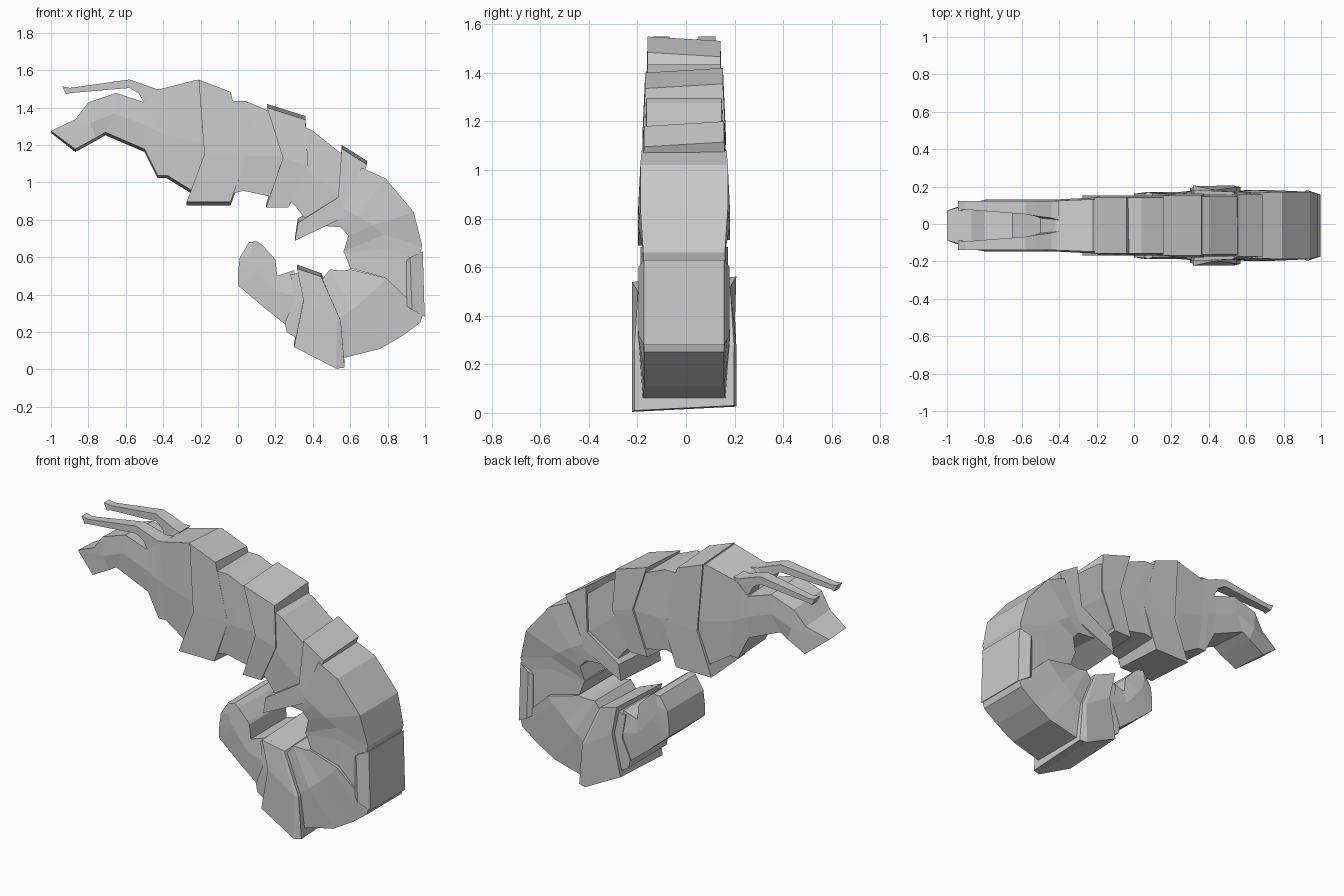
import bpy, bmesh

YC = -0.008  # slight offset of the body's middle plane


def segment(name, rings, widths, tilt=0.0):
    """Loft six-sided rings: each ring is outer, middle, inner (x, z) pairs.
    widths = half-widths at outer, middle, inner; tilt leans the part sideways."""
    bm = bmesh.new()
    loops = []
    for i, r in enumerate(rings):
        w = widths[i] if isinstance(widths, list) else widths
        pts = [(r[0], r[1], -w[0]), (r[2], r[3], -w[1]), (r[4], r[5], -w[2]),
               (r[4], r[5], w[2]), (r[2], r[3], w[1]), (r[0], r[1], w[0])]
        loops.append([bm.verts.new((x, y + YC, z + tilt * y)) for x, z, y in pts])
    for a, b in zip(loops, loops[1:]):
        for k in range(6):
            n = (k + 1) % 6
            bm.faces.new((a[k], a[n], b[n], b[k]))
    for l in (loops[0], loops[-1]):
        bm.faces.new((l[0], l[1], l[4], l[5]))
        bm.faces.new((l[1], l[2], l[3], l[4]))
    return finish(name, bm)


def finish(name, bm):
    bmesh.ops.recalc_face_normals(bm, faces=bm.faces)
    me = bpy.data.meshes.new(name)
    bm.to_mesh(me)
    bm.free()
    ob = bpy.data.objects.new(name, me)
    bpy.context.collection.objects.link(ob)
    return ob


# Head with its forward snout
segment("head", [
    (-.20, 1.53, -.15, 1.20, -.22, .95),
    (-.22, 1.54, -.20, 1.20, -.25, .95),
    (-.42, 1.49, -.40, 1.25, -.38, 1.03),
    (-.46, 1.455, -.44, 1.27, -.43, 1.03),
    (-.50, 1.42, -.50, 1.30, -.50, 1.17),
    (-.65, 1.47, -.66, 1.36, -.71, 1.26),
    (-.80, 1.42, -.79, 1.31, -.76, 1.23),
    (-.87, 1.33, -1.0, 1.27, -.87, 1.17)],
    [(.14, .15, .14)] * 2 + [(.132, .14, .13)] * 5 + [(.115, .08, .125)], -.06)

# Two feelers above the snout
for side, label in ((1, "left"), (-1, "right")):
    bm = bmesh.new()
    loops = []
    for tx, tz, bx, bz, inner in ((-.40, 1.50, -.46, 1.43, .03), (-.44, 1.50, -.50, 1.42, .04),
                                  (-.52, 1.53, -.53, 1.475, .05), (-.58, 1.55, -.58, 1.505, .06),
                                  (-.90, 1.505, -.90, 1.477, .085), (-.94, 1.513, -.92, 1.472, .08)):
        loops.append([bm.verts.new((x, side * y + YC, z)) for x, z, y in
                      ((tx, tz, inner), (tx, tz, .13), (bx, bz, .13), (bx, bz, inner))])
    for a, b in zip(loops, loops[1:]):
        for k in range(4):
            bm.faces.new((a[k], a[(k + 1) % 4], b[(k + 1) % 4], b[k]))
    bm.faces.new(loops[0])
    bm.faces.new(loops[-1])
    finish("feeler_" + label, bm)

# Collar plate behind the head
segment("collar", [
    (-.21, 1.54, -.18, 1.14, -.275, .885),
    (-.04, 1.475, .05, 1.14, -.04, .885)], (.15, .16, .16), -.06)

# Upper body sections, alternating recessed joints and raised plates
segment("joint_1", [
    (-.06, 1.435, .02, 1.14, -.03, .94),
    (.04, 1.435, .12, 1.14, .03, .955),
    (.17, 1.38, .26, 1.14, .17, .925)], (.15, .16, .15))
segment("plate_1", [
    (.155, 1.41, .24, 1.14, .15, .875),
    (.36, 1.345, .375, 1.10, .27, .875)], (.16, .172, .16), .06)
segment("joint_2", [
    (.33, 1.31, .34, 1.10, .25, .93),
    (.40, 1.275, .41, 1.03, .31, .87),
    (.57, 1.14, .56, .92, .37, .79)], (.155, .165, .155))
segment("plate_2", [
    (.555, 1.19, .535, .93, .32, .795),
    (.69, 1.105, .58, .83, .305, .70)], (.165, .18, .19), .06)

# Rear bend
segment("bend_upper", [
    (.66, 1.08, .56, .86, .42, .77),
    (.79, 1.02, .64, .82, .55, .76),
    (.94, .84, .72, .77, .59, .715),
    (.985, .66, .78, .72, .565, .63)],
    [(.175, .18, .17), (.18, .19, .17), (.18, .19, .17), (.168, .17, .16)])
segment("bend_joint", [
    (.985, .66, .78, .72, .56, .63),
    (.965, .59, .79, .645, .57, .62),
    (.96, .32, .79, .49, .60, .54)],
    [(.168, .17, .16), (.165, .165, .16), (.165, .165, .16)])
segment("bend_plate", [
    (.988, .63, .92, .60, .90, .58),
    (.998, .28, .93, .32, .90, .34)], (.165, .188, .17))
segment("bend_lower", [
    (.99, .30, .79, .49, .60, .535),
    (.975, .25, .76, .45, .57, .53),
    (.88, .18, .68, .38, .53, .53),
    (.76, .11, .61, .32, .49, .535),
    (.56, .06, .54, .27, .45, .48)],
    [(.165, .185, .165)] * 3 + [(.165, .19, .17), (.17, .185, .17)])

# Wide plate near the tail tip
segment("tail_plate", [
    (.57, .02, .55, .27, .445, .505),
    (.525, .015, .53, .27, .43, .51),
    (.30, .13, .35, .38, .315, .55)],
    [(.205, .205, .19), (.215, .215, .19), (.20, .21, .215)], .05)
segment("tail_joint", [
    (.34, .15, .36, .36, .35, .53),
    (.26, .20, .30, .33, .30, .51),
    (.25, .25, .30, .37, .28, .51)], (.18, .185, .18))

# Curled tail tip
segment("tail_tip", [
    (.26, .235, .33, .39, .30, .53),
    (.14, .33, .20, .42, .21, .50),
    (.00, .45, .11, .53, .20, .585),
    (0.0, .52, .08, .57, .19, .60),
    (.01, .60, .07, .62, .13, .665),
    (.06, .68, .075, .682, .10, .685)], (.17, .18, .17))
